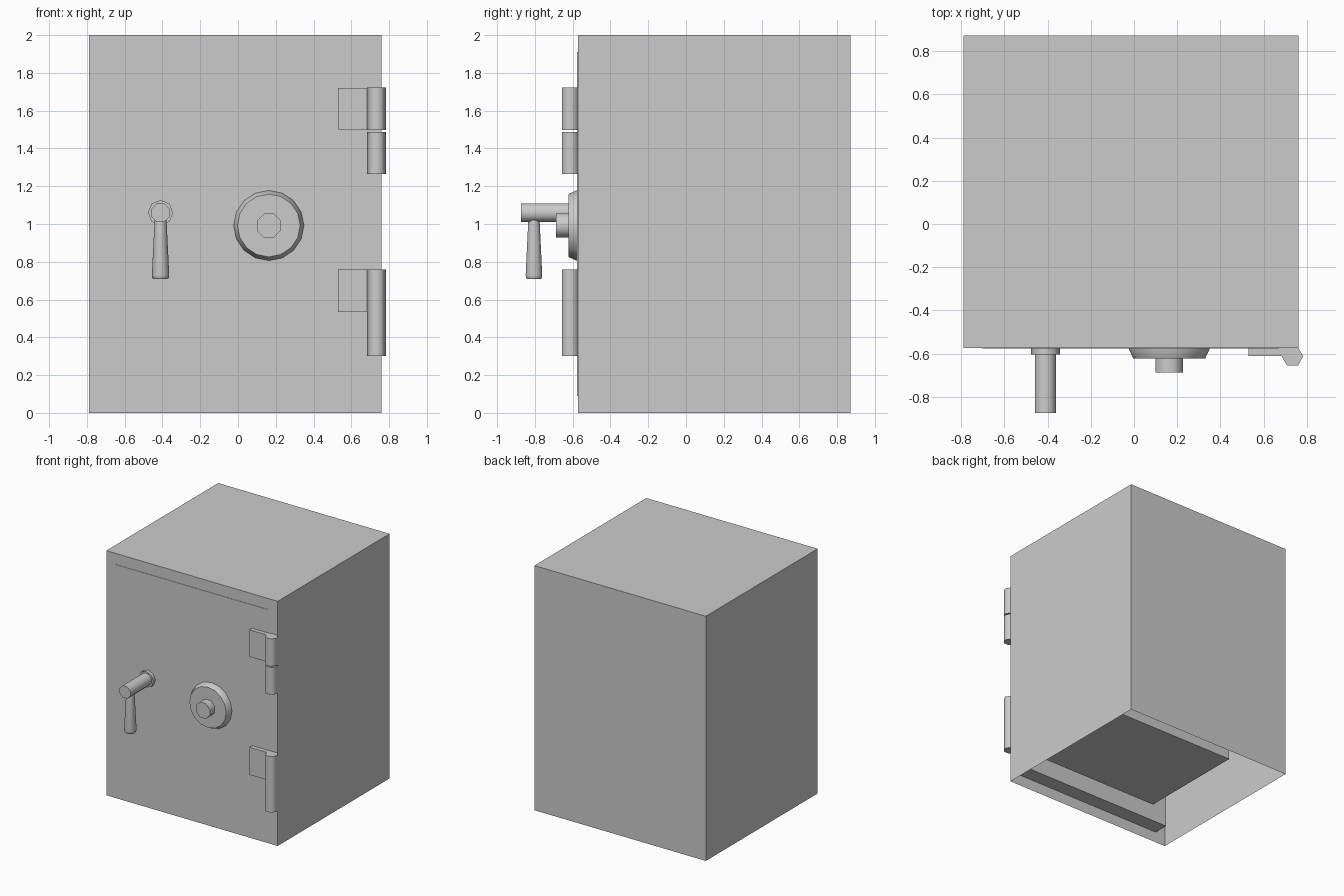
import bpy, bmesh, math
from mathutils import Matrix, Vector

old = bpy.data.objects.get("Cube")
if old:
    bpy.data.objects.remove(old, do_unlink=True)

grey = bpy.data.materials.new("light_grey")
grey.use_nodes = True
grey.diffuse_color = (0.6, 0.6, 0.6, 1)
grey.node_tree.nodes["Principled BSDF"].inputs["Base Color"].default_value = (0.6, 0.6, 0.6, 1)


def finish(bm, name, smooth=None):
    """Turn a bmesh into a named, coloured object."""
    bmesh.ops.recalc_face_normals(bm, faces=bm.faces)
    mesh = bpy.data.meshes.new(name)
    bm.to_mesh(mesh)
    bm.free()
    mesh.materials.append(grey)
    obj = bpy.data.objects.new(name, mesh)
    bpy.context.collection.objects.link(obj)
    if smooth:
        bpy.ops.object.select_all(action='DESELECT')
        obj.select_set(True)
        bpy.context.view_layer.objects.active = obj
        bpy.ops.object.shade_smooth_by_angle(angle=math.radians(smooth))
    return obj


def box(name, low, high, open_bottom=False):
    low, high = Vector(low), Vector(high)
    bm = bmesh.new()
    bmesh.ops.create_cube(bm, size=1, matrix=Matrix.Translation((low + high) / 2)
                          @ Matrix.Diagonal((*(high - low), 1)))
    bm.normal_update()
    if open_bottom:
        under = [f for f in bm.faces if f.normal.z < -0.9]
        bmesh.ops.delete(bm, geom=under, context='FACES')
    return finish(bm, name)


def turned(name, origin, axis, profile, sides, smooth=None, turn=0.0):
    """Stack rings of (distance, radius) along an axis and cap both ends."""
    rot = Vector(axis).to_track_quat('Z', 'Y').to_matrix().to_4x4()
    place = Matrix.Translation(origin) @ rot
    bm = bmesh.new()
    rings = []
    for dist, radius in profile:
        angles = [turn + math.tau * i / sides for i in range(sides)]
        rings.append([bm.verts.new(place @ Vector(
            (radius * math.cos(a), radius * math.sin(a), dist))) for a in angles])
    for a, b in zip(rings, rings[1:]):
        for i in range(sides):
            j = (i + 1) % sides
            bm.faces.new((a[i], a[j], b[j], b[i]))
    bm.faces.new(rings[0])
    bm.faces.new(rings[-1])
    return finish(bm, name, smooth)


FRONT = -0.573
FORWARD, UP, DOWN = (0, -1, 0), (0, 0, 1), (0, 0, -1)

# Thin outer shell, open underneath, with the door slab and inner chamber
box("safe_shell", (-0.79, FRONT, 0), (0.76, 0.872, 2), open_bottom=True)
box("door_slab", (-0.70, FRONT - 0.003, 0.09), (0.67, -0.45, 1.91))
box("inner_chamber", (-0.57, -0.45, 0.235), (0.54, 0.46, 1.765))

# Hinges: leaf plates and six-sided barrels
for name, low, high in (("upper", 1.50, 1.72), ("lower", 0.535, 0.76)):
    box(name + "_hinge_leaf", (0.53, -0.61, low), (0.71, FRONT + 0.002, high))
for name, low, high in (("upper_hinge_top_barrel", 1.497, 1.722),
                        ("upper_hinge_bottom_barrel", 1.265, 1.488),
                        ("lower_hinge_barrel", 0.302, 0.76)):
    turned(name, (0.733, -0.612, low), UP, ((0, 0.05), (high - low, 0.05)), 6, 65)

# Combination dial with its knob
turned("dial_plate", (0.163, FRONT, 0.992), FORWARD,
       ((0, 0.186), (0.008, 0.186), (0.05, 0.166)), 16, 30)
turned("dial_knob", (0.163, -0.62, 0.992), FORWARD,
       ((0, 0.068), (0.067, 0.068)), 8, 50, math.pi / 8)

# Handle: collar, shaft and flared lever
HX = -0.41
turned("handle_collar", (HX, FRONT, 1.06), FORWARD,
       ((0, 0.067), (0.03, 0.067)), 8, 50)
turned("handle_shaft", (HX, -0.6, 1.06), FORWARD,
       ((0, 0.053), (0.274, 0.053)), 8, 50, math.pi / 8)
turned("handle_lever", (HX, -0.805, 1.03), DOWN,
       ((0, 0.031), (0.3, 0.046), (0.315, 0.044), (0.322, 0.038)), 10, 50)
